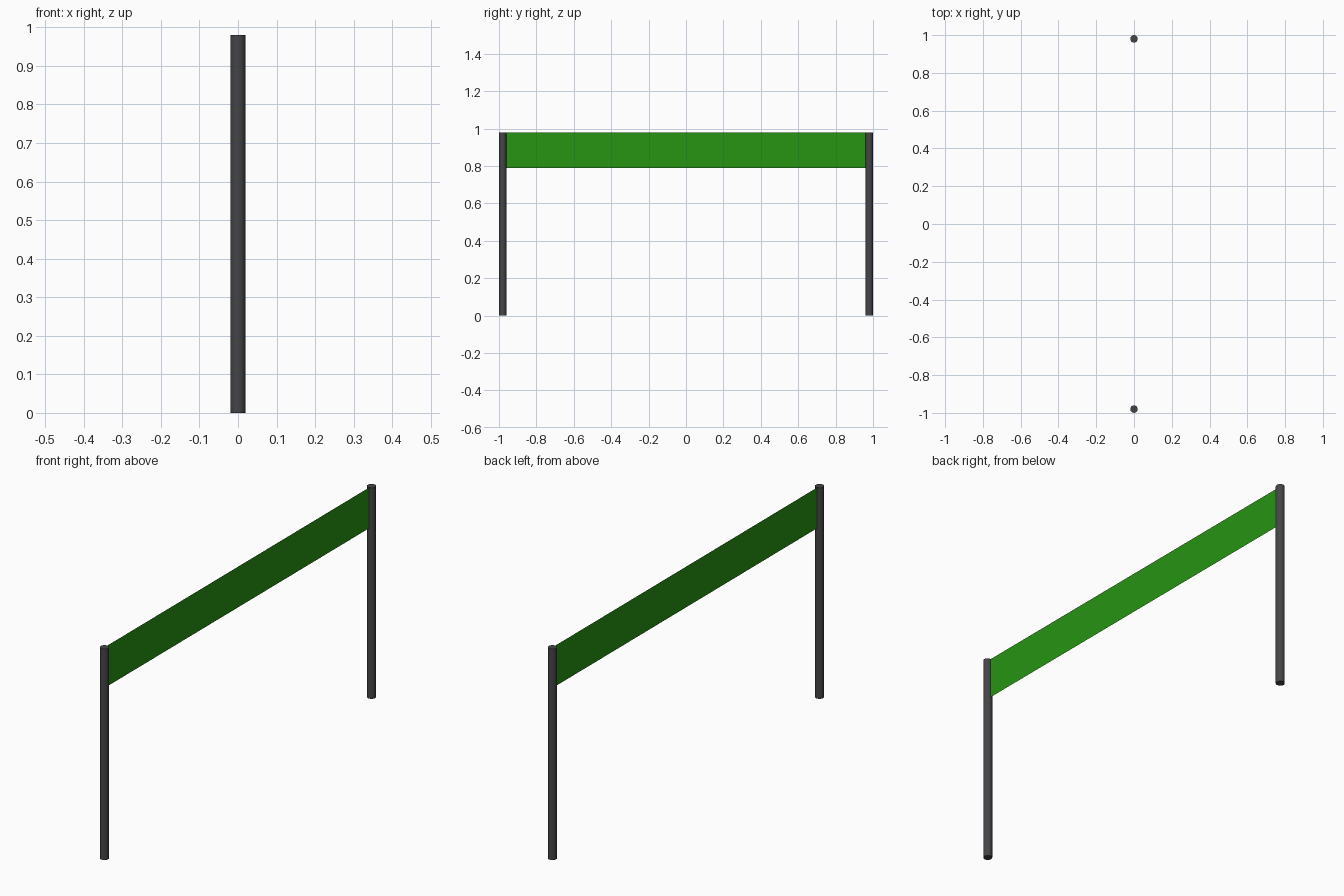
import bpy
import bmesh

if "Cube" in bpy.data.objects:
    bpy.data.objects.remove(bpy.data.objects["Cube"])

POLE_Y, RADIUS, HEIGHT = 0.98, 0.0195, 0.98


def material(name, color):
    mat = bpy.data.materials.new(name)
    mat.diffuse_color = color
    mat.use_nodes = True
    mat.node_tree.nodes["Principled BSDF"].inputs["Base Color"].default_value = mat.diffuse_color
    return mat


dark = material("dark_metal", (0.06, 0.06, 0.065, 1))
green = material("green_fabric", (0.02, 0.3, 0.006, 1))

# Two upright round poles
for name, side in (("front_pole", -1), ("back_pole", 1)):
    bpy.ops.mesh.primitive_cylinder_add(
        vertices=24, radius=RADIUS, depth=HEIGHT,
        location=(0, side * POLE_Y, HEIGHT / 2))
    pole = bpy.context.object
    pole.name = name
    pole.data.materials.append(dark)
    bpy.ops.object.shade_smooth_by_angle()

# Thin banner sheet stretched between the inner sides of the poles
half = POLE_Y - RADIUS
low, high = 0.79, HEIGHT - 0.001
mesh = bpy.data.meshes.new("banner")
bm = bmesh.new()
bm.faces.new([bm.verts.new((0, y, z)) for y, z in
              ((-half, low), (half, low), (half, high), (-half, high))])
bm.to_mesh(mesh)
bm.free()
mesh.materials.append(green)
bpy.context.collection.objects.link(bpy.data.objects.new("banner", mesh))
